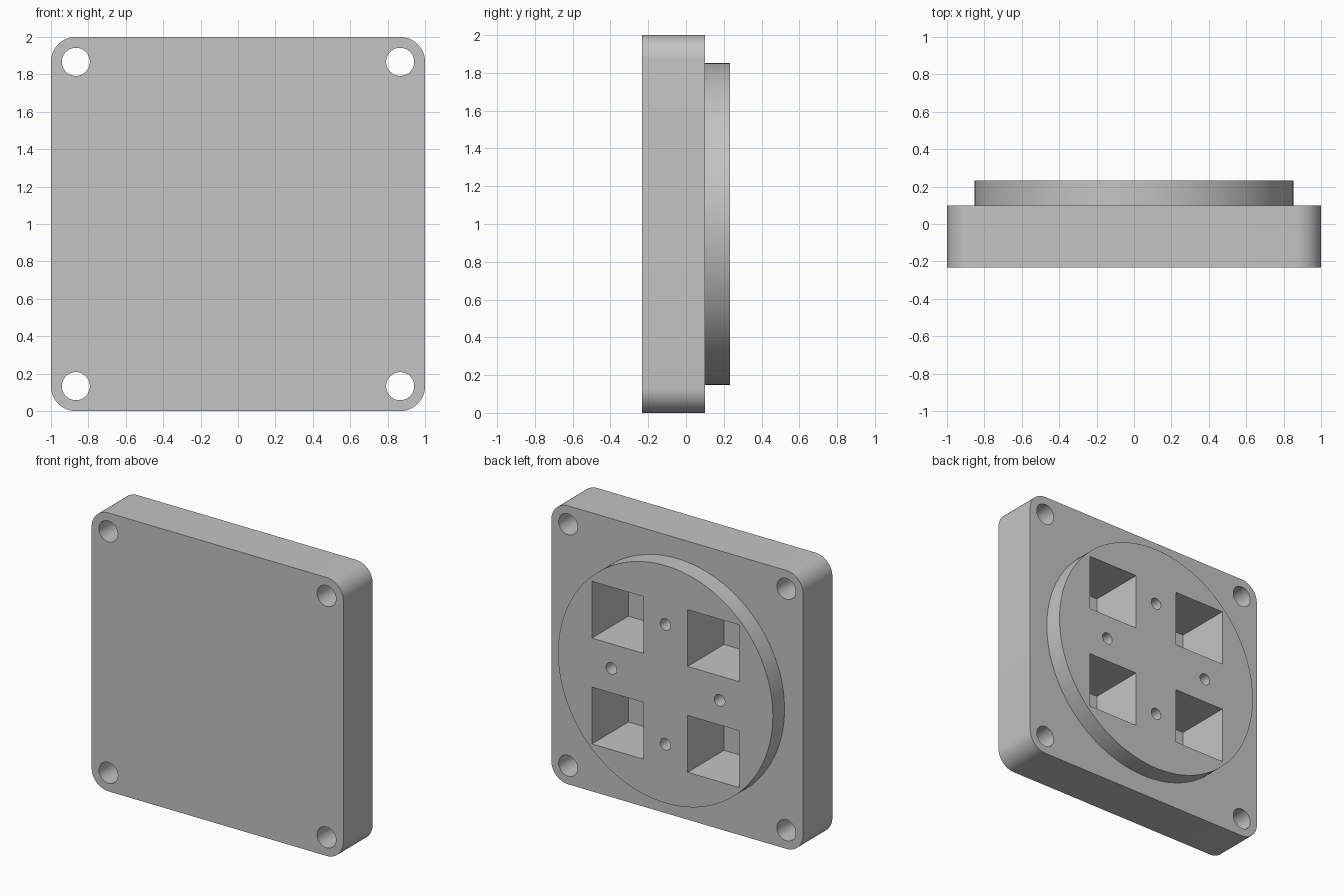
import bpy
import bmesh
from math import cos, sin, pi, radians

if "Cube" in bpy.data.objects:
    bpy.data.objects.remove(bpy.data.objects["Cube"], do_unlink=True)

MID = 1.0                       # height of the plate centre
FRONT, STEP, BACK = -0.233, 0.1, 0.233

grey = bpy.data.materials.new("plain grey")
grey.use_nodes = True
colour = (0.55, 0.55, 0.55, 1)
grey.diffuse_color = colour
grey.node_tree.nodes["Principled BSDF"].inputs["Base Color"].default_value = colour


def circle(x, z, r, n):
    return [(x + r * cos(2 * pi * i / n), z + r * sin(2 * pi * i / n)) for i in range(n)]


def rounded_square(half, r, steps=12):
    points = []
    for quarter, (sx, sz) in enumerate([(1, 1), (-1, 1), (-1, -1), (1, -1)]):
        for i in range(steps + 1):
            a = (quarter + i / steps) * pi / 2
            points.append((sx * (half - r) + r * cos(a), MID + sz * (half - r) + r * sin(a)))
    return points


def square(x, z, half):
    return [(x + sx * half, z + sz * half) for sx, sz in [(1, 1), (-1, 1), (-1, -1), (1, -1)]]


def prism(name, outlines, y0, y1):
    """Extrude closed x-z outlines along y into one object."""
    bm = bmesh.new()
    for outline in outlines:
        face = bm.faces.new([bm.verts.new((x, y0, z)) for x, z in outline])
        grown = bmesh.ops.extrude_face_region(bm, geom=[face], use_keep_orig=True)
        moved = [v for v in grown["geom"] if isinstance(v, bmesh.types.BMVert)]
        bmesh.ops.translate(bm, verts=moved, vec=(0, y1 - y0, 0))
    bmesh.ops.recalc_face_normals(bm, faces=bm.faces)
    mesh = bpy.data.meshes.new(name)
    bm.to_mesh(mesh)
    bm.free()
    mesh.materials.append(grey)
    obj = bpy.data.objects.new(name, mesh)
    bpy.context.collection.objects.link(obj)
    return obj


def combine(target, tool, operation):
    """Apply a boolean and discard the tool object."""
    mod = target.modifiers.new(tool.name, "BOOLEAN")
    mod.operation, mod.object, mod.solver = operation, tool, "EXACT"
    tool.hide_render = True
    bpy.ops.object.select_all(action="DESELECT")
    bpy.context.view_layer.objects.active = target
    target.select_set(True)
    bpy.ops.object.modifier_apply(modifier=mod.name)
    bpy.data.objects.remove(tool, do_unlink=True)


corners = [(sx, sz) for sx in (-1, 1) for sz in (-1, 1)]

# Rounded plate with a raised round boss on its back
body = prism("mounting_plate", [rounded_square(1.0, 0.133)], FRONT, STEP)
combine(body, prism("round_boss", [circle(0, MID, 0.853, 128)], 0, BACK), "UNION")

# Through holes in the four corners
bolts = [circle(sx * 0.867, MID + sz * 0.867, 0.075, 48) for sx, sz in corners]
combine(body, prism("bolt_holes", bolts, FRONT - 0.1, BACK + 0.1), "DIFFERENCE")

# Four deep square pockets, open at the back
pockets = [square(sx * 0.38, MID + sz * 0.38, 0.204) for sx, sz in corners]
combine(body, prism("square_pockets", pockets, -0.18, BACK + 0.1), "DIFFERENCE")

# Four small blind holes between the pockets
pins = [circle(dx * 0.43, MID + dz * 0.43, 0.042, 32)
        for dx, dz in [(1, 0), (-1, 0), (0, 1), (0, -1)]]
combine(body, prism("pin_holes", pins, -0.1, BACK + 0.1), "DIFFERENCE")

bpy.ops.object.shade_smooth_by_angle(angle=radians(30))
